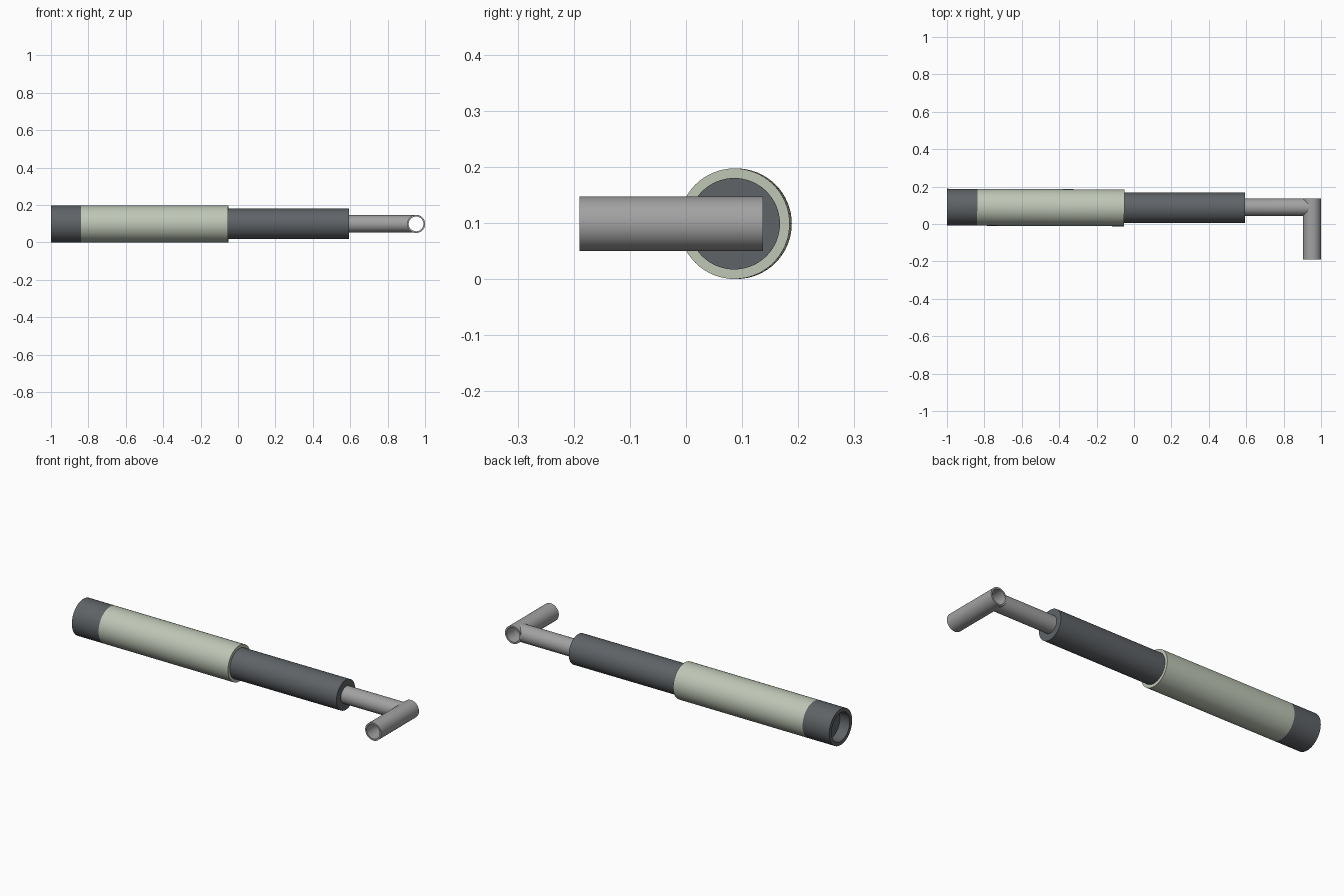
import bpy, bmesh, math
from mathutils import Matrix, Vector

if "Cube" in bpy.data.objects:
    bpy.data.objects.remove(bpy.data.objects["Cube"])

SEG = 64


def material(name, rgb):
    m = bpy.data.materials.new(name)
    m.diffuse_color = (*rgb, 1)
    m.use_nodes = True
    m.node_tree.nodes["Principled BSDF"].inputs["Base Color"].default_value = m.diffuse_color
    return m


sage = material("sage_green", (0.52, 0.57, 0.47))
dark = material("dark_slate", (0.115, 0.125, 0.135))
grey = material("mid_grey", (0.36, 0.36, 0.365))


def lathe(name, profile, mat, origin, yaw=0.0, closed=False):
    """Spin (x, radius) points around the local x axis; radius 0 makes a pole."""
    bm = bmesh.new()
    rings = []
    for x, r in profile:
        if r == 0:
            rings.append([bm.verts.new((x, 0, 0))] * SEG)
        else:
            rings.append([bm.verts.new((x, r * math.cos(a), r * math.sin(a)))
                          for a in (2 * math.pi * i / SEG for i in range(SEG))])
    pairs = list(zip(rings, rings[1:]))
    if closed:
        pairs.append((rings[-1], rings[0]))
    for a, b in pairs:
        for i in range(SEG):
            j = (i + 1) % SEG
            bm.faces.new(list(dict.fromkeys((a[i], a[j], b[j], b[i]))))
    bmesh.ops.recalc_face_normals(bm, faces=bm.faces)
    bm.transform(Matrix.Translation(Vector(origin)) @ Matrix.Rotation(yaw, 4, 'Z'))
    mesh = bpy.data.meshes.new(name)
    bm.to_mesh(mesh)
    bm.free()
    mesh.materials.append(mat)
    ob = bpy.data.objects.new(name, mesh)
    bpy.context.collection.objects.link(ob)
    bpy.ops.object.select_all(action='DESELECT')
    ob.select_set(True)
    bpy.context.view_layer.objects.active = ob
    bpy.ops.object.shade_smooth_by_angle(angle=math.radians(35))
    return ob


AXIS = (0, 0.086, 0.0985)
TILT = -0.004   # the outer sleeve sits very slightly askew

# Recessed end cap
lathe("end_cap", [(-0.94, 0), (-0.94, 0.078), (-1.0, 0.078), (-1.0, 0.0985),
                  (-0.838, 0.0985), (-0.838, 0)], dark, AXIS, TILT)

# Outer sleeve
lathe("outer_sleeve", [(-0.838, 0.08), (-0.838, 0.0985), (-0.052, 0.0985),
                       (-0.052, 0.08)], sage, AXIS, TILT, closed=True)

# Inner barrel
lathe("inner_barrel", [(-0.83, 0), (-0.83, 0.0815), (0.593, 0.0815), (0.593, 0)],
      dark, AXIS)

# Cross tube at the end, open right through along y
CX, R_OUT, R_IN = 0.952, 0.0485, 0.0395
lathe("cross_tube", [(-0.19, R_IN), (-0.19, R_OUT), (0.137, R_OUT), (0.137, R_IN)],
      grey, (CX, 0, 0.0985), math.pi / 2, closed=True)

# Thin rod, its end coped to stop inside the wall of the cross tube
rod = lathe("rod", [(0.55, 0), (0.55, 0.0465), (0.9, 0.0465)], grey, (0, 0.0895, 0.0985))
for v in rod.data.vertices:
    if v.co.x > 0.8:
        dz = v.co.z - 0.0985
        v.co.x = CX - math.sqrt(max(0, 0.044 ** 2 - dz ** 2))
